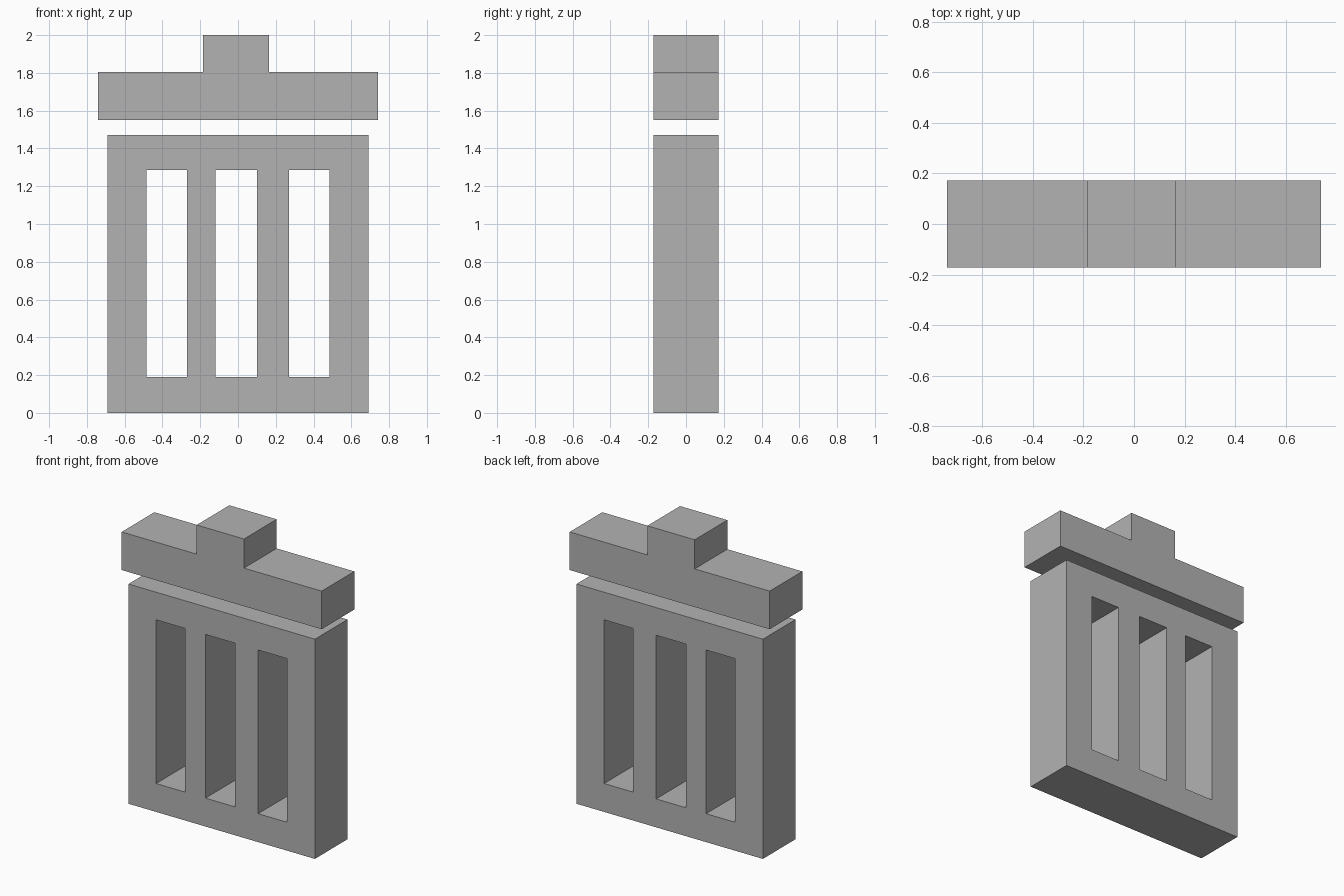
import bpy
import bmesh

DEPTH = 0.345

cube = bpy.data.objects.get("Cube")
if cube:
    bpy.data.objects.remove(cube, do_unlink=True)

grey = bpy.data.materials.new("mid_grey")
grey.use_nodes = True
grey.diffuse_color = (0.45, 0.45, 0.45, 1)
grey.node_tree.nodes["Principled BSDF"].inputs["Base Color"].default_value = grey.diffuse_color


def extrude_faces(name, polygons):
    """Weld flat x-z polygons into a sheet and extrude it to the full depth."""
    bm = bmesh.new()
    for points in polygons:
        bm.faces.new([bm.verts.new((x, -DEPTH / 2, z)) for x, z in points])
    bmesh.ops.remove_doubles(bm, verts=bm.verts[:], dist=0.0001)
    # Keep the front sheet while extruding a copy to the back
    result = bmesh.ops.extrude_face_region(bm, geom=bm.faces[:], use_keep_orig=True)
    moved = [v for v in result["geom"] if isinstance(v, bmesh.types.BMVert)]
    bmesh.ops.translate(bm, verts=moved, vec=(0, DEPTH, 0))
    bmesh.ops.recalc_face_normals(bm, faces=bm.faces[:])
    mesh = bpy.data.meshes.new(name)
    bm.to_mesh(mesh)
    bm.free()
    mesh.materials.append(grey)
    obj = bpy.data.objects.new(name, mesh)
    bpy.context.collection.objects.link(obj)
    return obj


# Bin body: a panel grid with three tall slots left open
columns = [-0.69, -0.485, -0.27, -0.12, 0.10, 0.27, 0.485, 0.69]
rows = [0, 0.19, 1.285, 1.47]
cells = []
for i, (x0, x1) in enumerate(zip(columns, columns[1:])):
    for j, (z0, z1) in enumerate(zip(rows, rows[1:])):
        is_slot = j == 1 and i % 2 == 1
        if not is_slot:
            cells.append([(x0, z0), (x1, z0), (x1, z1), (x0, z1)])
extrude_faces("bin_body", cells)

# Floating lid with its handle, as one stepped profile
lid_profile = [(-0.74, 1.55), (0.74, 1.55), (0.74, 1.805), (0.165, 1.805),
               (0.165, 2.0), (-0.185, 2.0), (-0.185, 1.805), (-0.74, 1.805)]
extrude_faces("lid_with_handle", [lid_profile])
